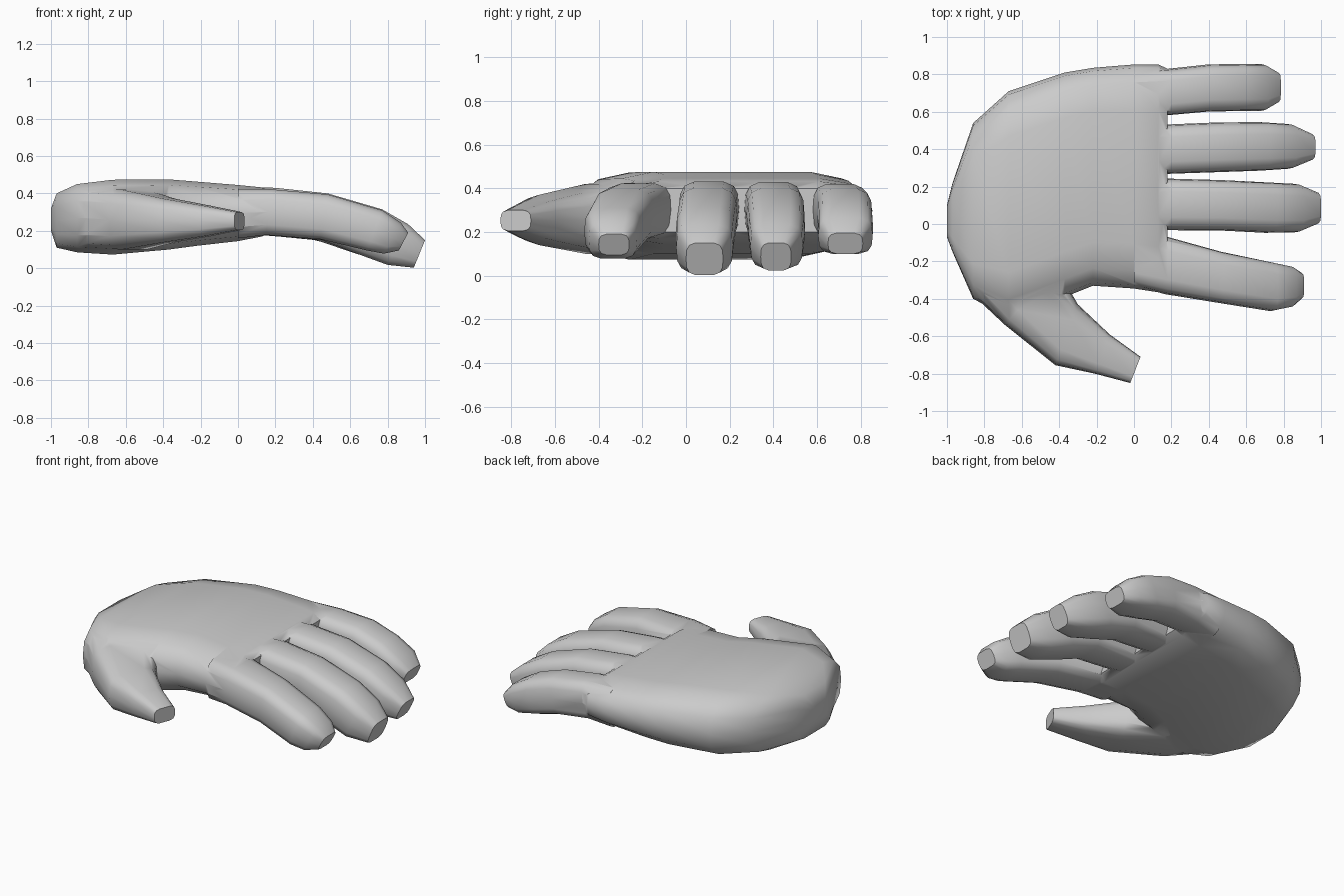
import bpy, bmesh
from mathutils import Vector as V

if "Cube" in bpy.data.objects:
    bpy.data.objects.remove(bpy.data.objects["Cube"])

# Normalised cross-sections: wide flat one for the palm, rounded box for the digits
PALM = [(1, 0), (.97, .5), (.84, .84), (.6, 1), (-.6, 1), (-.84, .84), (-.97, .5),
        (-1, 0), (-.97, -.5), (-.84, -.84), (-.6, -1), (.6, -1), (.84, -.84), (.97, -.5)]
DIGIT = [(1, 0), (.96, .55), (.82, .85), (.5, 1), (-.5, 1), (-.82, .85), (-.96, .55),
         (-1, 0), (-.96, -.55), (-.82, -.85), (-.5, -1), (.5, -1), (.82, -.85), (.96, -.55)]


def loft(name, profile, sections):
    """Skin rings given as (centre, half width vector, half height vector)."""
    bm = bmesh.new()
    rings = [[bm.verts.new(V(c) + V(u) * a + V(v) * b) for a, b in profile]
             for c, u, v in sections]
    n = len(profile)
    for r, s in zip(rings, rings[1:]):
        for i in range(n):
            bm.faces.new((r[i], r[(i + 1) % n], s[(i + 1) % n], s[i]))
    bm.faces.new(rings[0])
    bm.faces.new(rings[-1])
    bmesh.ops.recalc_face_normals(bm, faces=bm.faces)
    mesh = bpy.data.meshes.new(name)
    bm.to_mesh(mesh)
    bm.free()
    ob = bpy.data.objects.new(name, mesh)
    bpy.context.collection.objects.link(ob)
    return ob


def slab(x, y0, y1, z0, z1):
    return (x, (y0 + y1) / 2, (z0 + z1) / 2), (0, (y1 - y0) / 2, 0), (0, 0, (z1 - z0) / 2)


def joint(xt, zt, xb, zb, y, w):
    return ((xt + xb) / 2, y, (zt + zb) / 2), (0, w, 0), ((xt - xb) / 2, 0, (zt - zb) / 2)


def thumb_ring(outer, inner, z0, z1):
    (ax, ay), (bx, by) = outer, inner
    return (((ax + bx) / 2, (ay + by) / 2, (z0 + z1) / 2),
            ((bx - ax) / 2, (by - ay) / 2, 0), (0, 0, (z1 - z0) / 2))


# Palm, lofted from wrist to knuckles
hand = loft("hand", PALM, [slab(*s) for s in [
    (-1.0, -.07, .10, .20, .32),
    (-.97, -.15, .22, .11, .40),
    (-.86, -.40, .54, .085, .45),
    (-.67, -.50, .71, .073, .473),
    (-.37, -.39, .81, .10, .475),
    (-.22, -.33, .835, .12, .463),
    (0, -.345, .853, .145, .445),
    (.13, -.365, .853, .17, .432),
    (.18, -.34, .83, .20, .40)]])

# Thumb
parts = [loft("thumb", DIGIT, [thumb_ring(*s) for s in [
    ((-.86, -.38), (-.50, -.05), .11, .43),
    ((-.69, -.54), (-.42, -.22), .10, .42),
    ((-.42, -.755), (-.30, -.43), .14, .37),
    ((-.21, -.80), (-.13, -.59), .17, .335),
    ((-.02, -.85), (.035, -.71), .205, .30)]])]

# Fingers: top point x z, bottom point x z, centre y, half width
FINGERS = {
    "index_finger": [(0, .425, 0, .16, -.19, .14), (.18, .422, .15, .178, -.22, .155),
                     (.48, .395, .44, .155, -.285, .138), (.77, .31, .69, .095, -.335, .131),
                     (.87, .245, .78, .078, -.335, .11), (.91, .19, .86, .095, -.33, .07)],
    "middle_finger": [(0, .435, 0, .16, .1, .12), (.2, .43, .15, .175, .105, .138),
                      (.48, .40, .45, .15, .1, .135), (.77, .315, .63, .08, .088, .135),
                      (.91, .235, .80, .018, .085, .13), (1.0, .15, .94, .003, .085, .085)],
    "ring_finger": [(0, .43, 0, .16, .4, .115), (.2, .428, .15, .176, .4, .132),
                    (.46, .40, .42, .15, .41, .133), (.73, .315, .61, .085, .415, .13),
                    (.87, .235, .77, .035, .415, .12), (.97, .15, .91, .024, .412, .07)],
    "little_finger": [(0, .42, 0, .16, .7, .115), (.2, .42, .15, .178, .705, .124),
                      (.42, .395, .37, .16, .727, .126), (.60, .335, .51, .125, .73, .126),
                      (.72, .265, .64, .10, .73, .125), (.785, .195, .745, .10, .73, .08)],
}
for name, rings in FINGERS.items():
    parts.append(loft(name, DIGIT, [joint(*r) for r in rings]))

# Fuse everything into one skin
for p in parts:
    m = hand.modifiers.new(p.name, 'BOOLEAN')
    m.operation, m.solver, m.object = 'UNION', 'EXACT', p
bpy.context.view_layer.update()
deps = bpy.context.evaluated_depsgraph_get()
skin = bpy.data.meshes.new_from_object(hand.evaluated_get(deps))
hand.modifiers.clear()
hand.data = skin
for p in parts:
    bpy.data.objects.remove(p)

bpy.ops.object.select_all(action='DESELECT')
hand.select_set(True)
bpy.context.view_layer.objects.active = hand
bpy.ops.object.shade_smooth_by_angle(angle=.8)
